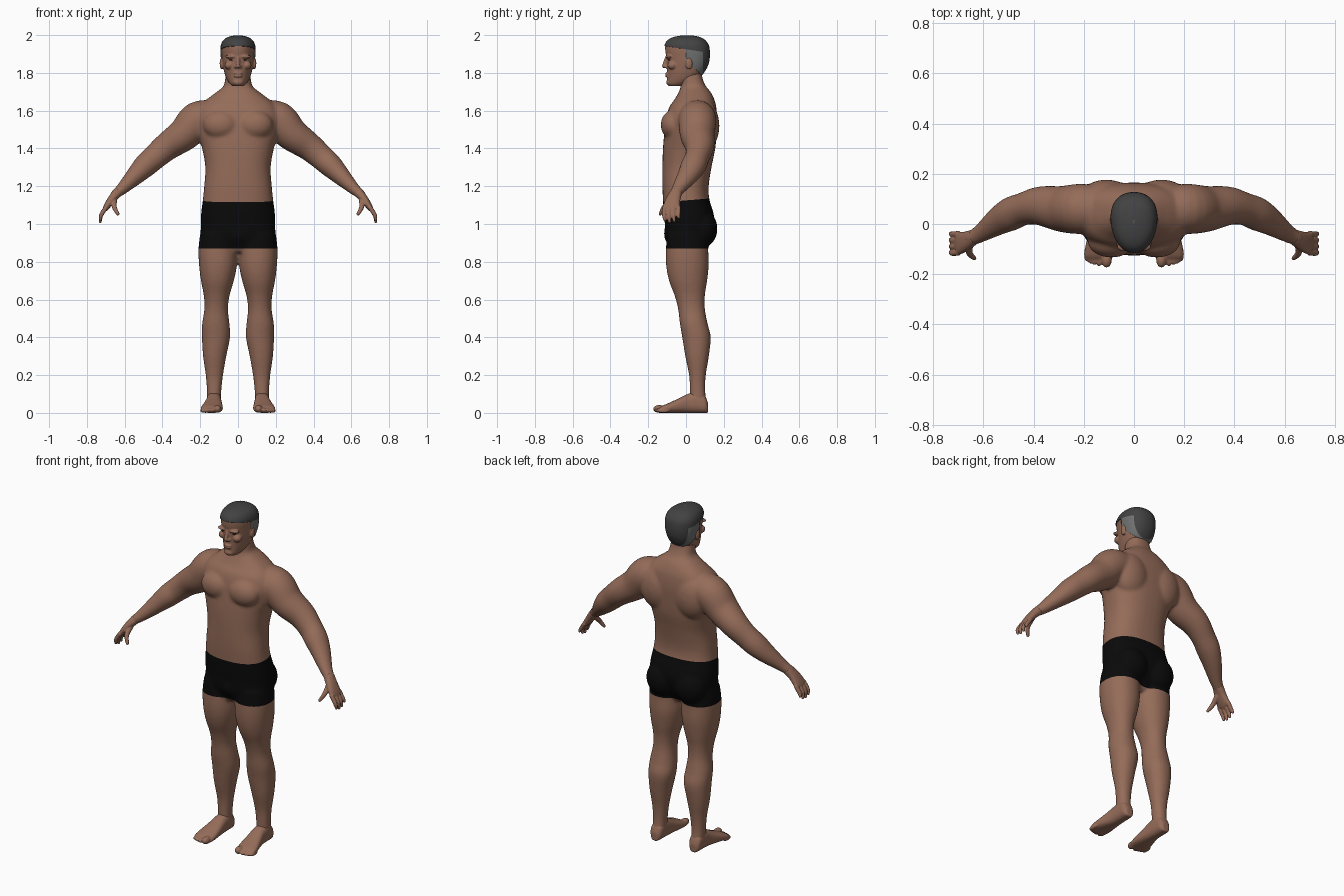
import bpy, bmesh, math
from mathutils import Vector, Matrix

cube = bpy.data.objects.get("Cube")
if cube:
    bpy.data.objects.remove(cube, do_unlink=True)


def material(name, r, g, b):
    mat = bpy.data.materials.new(name)
    mat.use_nodes = True
    mat.diffuse_color = (r, g, b, 1)
    bsdf = next(n for n in mat.node_tree.nodes if n.type == "BSDF_PRINCIPLED")
    bsdf.inputs["Base Color"].default_value = (r, g, b, 1)
    bsdf.inputs["Roughness"].default_value = 0.8
    return mat


SKIN = material("skin brown", .30, .15, .10)
BLACK = material("shorts black", .003, .003, .003)
HAIR = material("hair dark grey", .055, .055, .055)
GREY = material("hair side grey", .16, .165, .165)
EYE = material("eye dark", .02, .012, .01)


def spline(rows, steps=5):
    """Catmull-Rom interpolation through rows of numbers."""
    out = []
    for i in range(len(rows) - 1):
        a, b, c, d = (rows[min(max(j, 0), len(rows) - 1)] for j in range(i - 1, i + 3))
        for k in range(steps):
            t = k / steps
            out.append([q + .5 * t * (r - p + t * (2 * p - 5 * q + 4 * r - s + t * (3 * (q - r) + s - p)))
                        for p, q, r, s in zip(a, b, c, d)])
    return out + [list(rows[-1])]


def loft(bm, stations, power=2.0, taper=0.0, sides=36):
    """Skin closed superellipse rings given as (centre, u, v)."""
    def bend(value):
        return math.copysign(abs(value) ** (2 / power), value)
    rings = []
    for centre, u, v in stations:
        ring = []
        for i in range(sides):
            angle = math.tau * i / sides
            c, s = bend(math.cos(angle)), bend(math.sin(angle))
            ring.append(bm.verts.new(centre + u * c * (1 + taper * s) + v * s))
        rings.append(ring)
    for low, high in zip(rings, rings[1:]):
        for i in range(sides):
            j = (i + 1) % sides
            bm.faces.new((low[i], low[j], high[j], high[i]))
    bm.faces.new(rings[0])
    bm.faces.new(rings[-1])


def column(bm, rows, side=1, grow=0.0, **options):
    """Upright part from rows of (z, inner x, outer x, front y, back y)."""
    loft(bm, [(Vector((side * (l + r) / 2, (f + b) / 2, z)),
               Vector(((r - l) / 2 + grow, 0, 0)), Vector((0, (b - f) / 2 + grow, 0)))
              for z, l, r, f, b in spline(rows)], **options)


def limb(bm, rows, side=1, power=2.0):
    """Tube along a path from rows of (x, y, z, thickness, width)."""
    rows = spline(rows)
    points = [Vector((side * r[0], r[1], r[2])) for r in rows]
    stations = []
    for i, (p, r) in enumerate(zip(points, rows)):
        along = points[min(i + 1, len(points) - 1)] - points[max(i - 1, 0)]
        u = along.cross(Vector((0, 1, 0))).normalized()
        v = u.cross(along).normalized()
        stations.append((p, u * r[3], v * r[4]))
    loft(bm, stations, power)
    blob(bm, points[-1], [rows[-1][3]] * 3)


def blob(bm, centre, radii):
    place = Matrix.Translation(centre) @ Matrix.Diagonal(radii).to_4x4()
    bmesh.ops.create_uvsphere(bm, u_segments=24, v_segments=16, radius=1, matrix=place)


def pair(bm, x, y, z, *radii):
    for side in (1, -1):
        blob(bm, (side * x, y, z), radii)


def finish(name, bm, mats):
    mesh = bpy.data.meshes.new(name)
    bm.to_mesh(mesh)
    bm.free()
    for mat in mats:
        mesh.materials.append(mat)
    mesh.polygons.foreach_set("use_smooth", [True] * len(mesh.polygons))
    obj = bpy.data.objects.new(name, mesh)
    bpy.context.collection.objects.link(obj)
    return obj


def fuse(name, bm, voxel, rounds, mats=(SKIN,)):
    """Melt overlapping pieces into one smooth surface."""
    bmesh.ops.recalc_face_normals(bm, faces=bm.faces)
    obj = finish(name, bm, ())
    remesh = obj.modifiers.new("Fuse", "REMESH")
    remesh.mode = "VOXEL"
    remesh.voxel_size = voxel
    smooth = obj.modifiers.new("Soften", "SMOOTH")
    smooth.factor = .5
    smooth.iterations = rounds
    baked = bpy.data.meshes.new_from_object(obj.evaluated_get(bpy.context.evaluated_depsgraph_get()))
    obj.modifiers.clear()
    obj.data = baked
    baked.materials.clear()
    for mat in mats:
        baked.materials.append(mat)
    baked.polygons.foreach_set("use_smooth", [True] * len(baked.polygons))
    return obj


def cut(bm, co, no):
    bmesh.ops.bisect_plane(bm, geom=bm.verts[:] + bm.edges[:] + bm.faces[:],
                           dist=1e-5, plane_co=co, plane_no=no)


def centred(rows):
    return [(z, -w, w, f, b) for z, w, f, b in rows]


# Body: torso, neck, arms and legs
TORSO = centred([(.85, .12, -.07, .07), (.92, .19, -.105, .12), (1, .197, -.112, .148),
                 (1.06, .195, -.118, .145), (1.13, .186, -.122, .124), (1.2, .179, -.125, .12),
                 (1.3, .173, -.125, .135), (1.4, .19, -.122, .155), (1.48, .213, -.115, .162),
                 (1.56, .225, -.105, .165), (1.62, .205, -.088, .16), (1.66, .165, -.06, .15),
                 (1.7, .112, -.038, .13), (1.73, .077, -.028, .105), (1.77, .068, -.03, .088),
                 (1.82, .06, -.03, .08)])
LEG = [(.95, .01, .2, -.1, .12), (.87, .004, .209, -.106, .118), (.78, .006, .206, -.105, .12),
       (.7, .022, .196, -.09, .112), (.62, .045, .181, -.06, .1), (.55, .053, .178, -.042, .1),
       (.47, .045, .19, -.032, .115), (.4, .042, .191, -.02, .131), (.3, .062, .185, -.004, .121),
       (.2, .079, .171, .016, .105), (.12, .088, .165, .02, .102), (.05, .09, .165, .02, .11)]
ARM = [(.12, .06, 1.56, .09, .09), (.21, .06, 1.55, .1, .1), (.285, .06, 1.475, .088, .092),
       (.372, .072, 1.413, .075, .078), (.44, .06, 1.355, .067, .065), (.49, .04, 1.31, .063, .067),
       (.54, .012, 1.26, .051, .057), (.61, -.037, 1.19, .033, .037), (.65, -.058, 1.157, .025, .03)]
bm = bmesh.new()
column(bm, TORSO, power=2.4)
for side in (1, -1):
    column(bm, LEG, side, power=2.15)
    limb(bm, ARM, side)
pair(bm, .09, -.068, 1.525, .095, .066, .078)    # chest
pair(bm, .11, .1, 1.52, .11, .077, .13)          # shoulder blades
pair(bm, .092, .085, .975, .095, .082, .1)       # buttocks
blob(bm, (0, -.08, .95), (.05, .037, .06))
body = fuse("body_with_shorts", bm, .008, 10, (SKIN, BLACK))

# Shorts: cut along waistband and hem, then coloured
bm = bmesh.new()
bm.from_mesh(body.data)
waist, waist_up = Vector((0, 0, 1.125)), Vector((0, -.08, 1))
cut(bm, waist, waist_up)
cut(bm, (0, 0, .87), (0, 0, 1))
for face in bm.faces:
    c = face.calc_center_median()
    face.material_index = int(abs(c.x) < .3 and c.z > .87 and (c - waist).dot(waist_up) < 0)
bm.to_mesh(body.data)
bm.free()

# Hands and feet
PALM = [(.635, -.05, 1.17, .026, .03), (.665, -.066, 1.135, .022, .037),
        (.69, -.075, 1.1, .018, .044), (.703, -.078, 1.08, .014, .044)]
THUMB = [(.655, -.075, 1.13, .016, .016), (.655, -.115, 1.09, .013, .013), (.636, -.136, 1.053, .009, .009)]
FOOT = [(.117, .108, .148, .05), (.1, .093, .163, .09), (.06, .089, .166, .112), (.01, .087, .169, .1),
        (-.04, .083, .181, .076), (-.09, .08, .194, .053), (-.125, .083, .197, .038), (-.142, .09, .188, .026)]
for side, label in ((1, "left"), (-1, "right")):
    bm = bmesh.new()
    limb(bm, PALM, side, 2.4)
    limb(bm, THUMB, side)
    for i, drop in enumerate((.012, .002, .007, .025)):
        y = -.114 + .025 * i
        limb(bm, [(.697, y, 1.09, .012, .012), (.724, y - .002, 1.048, .011, .011),
                  (.729, y + .002, 1.01 + drop, .008, .008)], side)
    fuse(label + "_hand", bm, .004, 3)

    bm = bmesh.new()
    loft(bm, [(Vector((side * (a + b) / 2, y, top / 2)), Vector(((b - a) / 2, 0, 0)), Vector((0, 0, top / 2)))
              for y, a, b, top in spline(FOOT)], 2.5)
    for x, y, r in ((.109, -.142, .021), (.139, -.138, .013), (.157, -.133, .013),
                    (.174, -.127, .012), (.188, -.119, .011)):
        blob(bm, (side * x, y, r), (r, .032, r))
    fuse(label + "_foot", bm, .005, 3)

# Head with brow, nose, cheeks, mouth and ears
HEAD = centred([(1.73, .03, -.09, -.02), (1.745, .045, -.1, .01), (1.77, .06, -.1, .06),
                (1.8, .071, -.1, .09), (1.84, .08, -.102, .112), (1.88, .085, -.104, .121),
                (1.92, .087, -.11, .121), (1.95, .084, -.108, .114), (1.975, .07, -.09, .095),
                (1.99, .046, -.06, .068), (1.998, .015, -.02, .03)])
bm = bmesh.new()
column(bm, HEAD, power=2.2, taper=.13)
limb(bm, [(0, -.098, 1.885, .009, .01), (0, -.107, 1.86, .01, .012), (0, -.115, 1.836, .012, .012)])
pair(bm, .012, -.105, 1.832, .009, .011, .008)    # nostrils
pair(bm, .034, -.09, 1.886, .034, .019, .01)      # brow
pair(bm, .047, -.072, 1.84, .024, .026, .022)     # cheekbones
pair(bm, .087, .015, 1.85, .01, .019, .031)       # ears
for z in (1.796, 1.783):
    blob(bm, (0, -.099, z), (.024, .011, .006))   # lips
blob(bm, (0, -.086, 1.75), (.028, .019, .018))    # chin
fuse("head", bm, .004, 3)

# Eyes
bm = bmesh.new()
pair(bm, .034, -.088, 1.868, .012, .008, .004)
finish("eyes", bm, (EYE,))

# Hair: thin cap trimmed along the hairline, grey at the sides
bm = bmesh.new()
column(bm, HEAD, grow=.005, power=2.2, taper=.13, sides=64)
bmesh.ops.recalc_face_normals(bm, faces=bm.faces)
hairline = (Vector((0, 0, 1.925)), Vector((0, .15, 1)))
temple = (Vector((0, 0, 1.87)), Vector((0, 1, 1)))
for plane in (hairline, temple, ((0, 0, 1.79), (0, 0, 1)), ((0, 0, 0), (0, 1, 0)), ((0, .09, 0), (0, 1, 0))):
    cut(bm, *plane)
bare = []
for face in bm.faces:
    c = face.calc_center_median()
    if (c - hairline[0]).dot(hairline[1]) > 0:
        continue
    if c.y < 0 or c.z < 1.79 or (c - temple[0]).dot(temple[1]) < 0:
        bare.append(face)
    elif c.y < .09:
        face.material_index = 1
bmesh.ops.delete(bm, geom=bare, context="FACES")
hair = finish("hair", bm, (HAIR, GREY))
shell = hair.modifiers.new("Thickness", "SOLIDIFY")
shell.thickness = .009
shell.offset = -1
